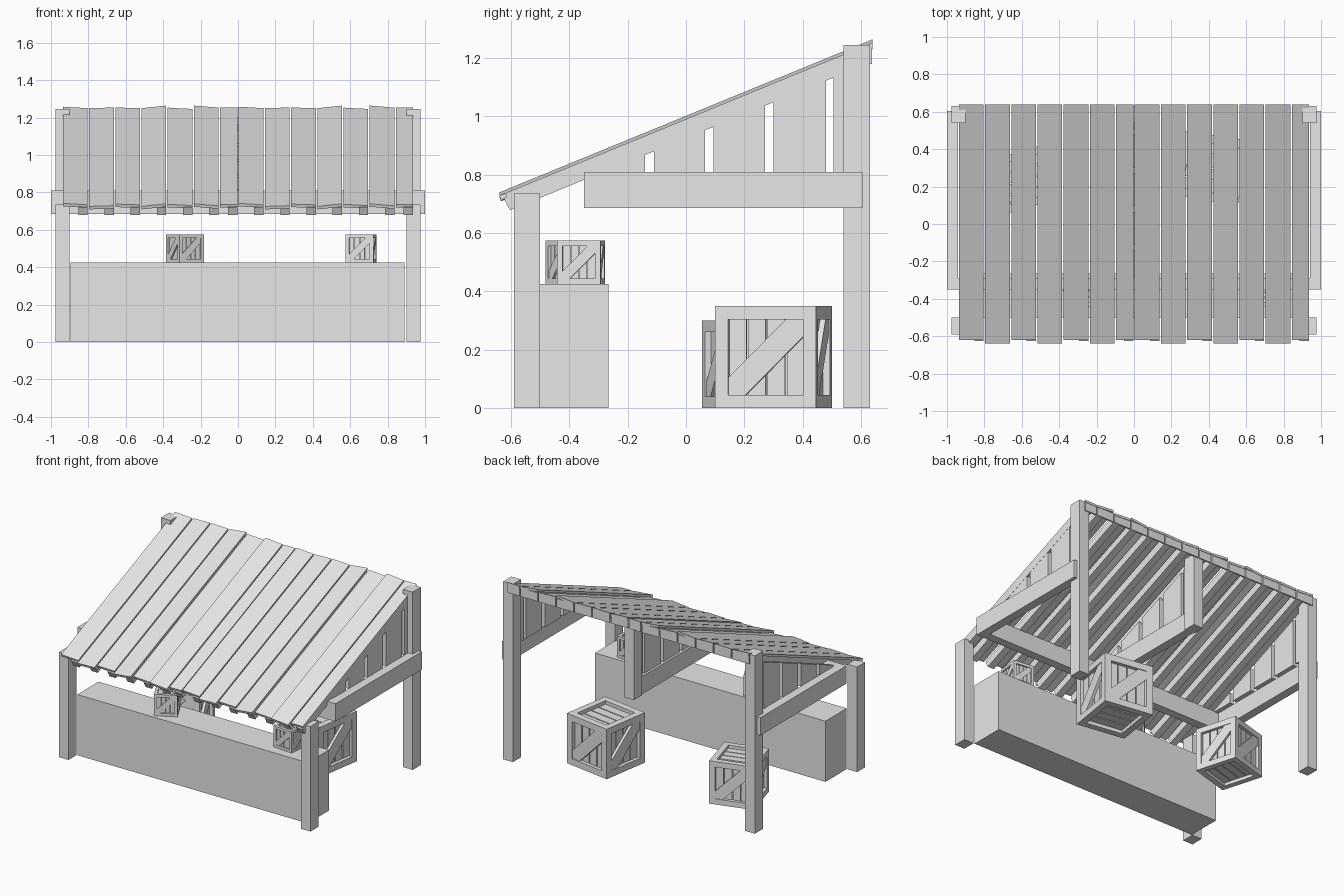
import bpy, bmesh, math
from mathutils import Matrix, Vector

if "Cube" in bpy.data.objects:
    bpy.data.objects.remove(bpy.data.objects["Cube"])

wood = bpy.data.materials.new("plain_grey_wood")
wood.use_nodes = True
GREY = (0.8, 0.8, 0.8, 1)
wood.diffuse_color = GREY
wood.node_tree.nodes["Principled BSDF"].inputs["Base Color"].default_value = GREY


def prism(bm, profile, x0, x1, mat=Matrix(), tilt=(0, 0)):
    """Extrude a (y, z) profile from x0 to x1; tilt lifts each end in z."""
    a, b = [[bm.verts.new(mat @ Vector((x, y, z + lift))) for y, z in profile]
            for x, lift in ((x0, tilt[0]), (x1, tilt[1]))]
    bm.faces.new(a)
    bm.faces.new(b[::-1])
    n = len(profile)
    for i in range(n):
        j = (i + 1) % n
        bm.faces.new((a[j], a[i], b[i], b[j]))


def box(bm, x, y, z, mat=Matrix()):
    prism(bm, [(y[0], z[0]), (y[1], z[0]), (y[1], z[1]), (y[0], z[1])], *x, mat)


def finish(bm, name, location=(0, 0, 0), turn=0, size=1):
    bmesh.ops.recalc_face_normals(bm, faces=bm.faces)
    mesh = bpy.data.meshes.new(name)
    bm.to_mesh(mesh)
    bm.free()
    mesh.materials.append(wood)
    obj = bpy.data.objects.new(name, mesh)
    obj.location = location
    obj.rotation_euler.z = math.radians(turn)
    obj.scale = (size,) * 3
    bpy.context.collection.objects.link(obj)


def single_box(name, x, y, z):
    bm = bmesh.new()
    box(bm, x, y, z)
    finish(bm, name)


def roof_z(y, below=0):
    return 1.25 - 0.41 * (0.64 - y) - below


# Corner posts and side beams
for side, s in (("left", 1), ("right", -1)):
    across = sorted((s * 0.90, s * 0.975))
    single_box(side + "_front_post", across, (-0.59, -0.50), (0, 0.735))
    single_box(side + "_back_post", across, (0.54, 0.63), (0, 1.245))
    single_box(side + "_beam", sorted((s * 0.94, s)), (-0.35, 0.605), (0.685, 0.81))

# Inner beams, short hanging post and counter
single_box("cross_beam", (-0.94, 0.94), (-0.35, -0.29), (0.685, 0.81))
single_box("middle_beam", (-0.03, 0.03), (-0.29, 0.56), (0.685, 0.81))
single_box("middle_back_post", (-0.037, 0.037), (0.54, 0.63), (0.685, 1.2))
single_box("counter", (-0.895, 0.89), (-0.50, -0.265), (0, 0.425))

# Plank walls above the beams, with gaps between the planks
planks = ((-0.295, -0.14), (-0.11, 0.065), (0.095, 0.27), (0.30, 0.48), (0.505, 0.56))
for name, x in (("left_wall", 0.92), ("middle_wall", 0), ("right_wall", -0.92)):
    bm = bmesh.new()
    for y0, y1 in planks:
        prism(bm, [(y0, 0.805), (y1, 0.805), (y1, roof_z(y1, 0.05)), (y0, roof_z(y0, 0.05))],
              x - 0.015, x + 0.015)
    finish(bm, name)

# Sloping roof: two runs of uneven planks, each with a rafter and a back end board
lifts = ((0.008, 0), (0, 0.004), (0.004, 0), (0, 0.014),
         (0.003, -0.004), (0.014, 0.003), (0.003, 0.003))
roof, rafters, ends = bmesh.new(), bmesh.new(), bmesh.new()
for start in (-0.94, 0):
    for i, lift in enumerate(lifts):
        x0 = start + 0.14 * i + 0.004
        x1 = min(x0 + 0.132, start + 0.936)
        front = -0.64 if i % 2 else -0.62
        prism(roof, [(front, roof_z(front)), (0.64, roof_z(0.64)),
                     (0.64, roof_z(0.64, 0.016)), (front + 0.006, roof_z(front, 0.016))],
              x0, x1, tilt=lift)
        prism(rafters, [(-0.625, roof_z(-0.625, 0.012)), (0.63, roof_z(0.63, 0.012)),
                        (0.63, roof_z(0.63, 0.062)), (-0.603, roof_z(-0.603, 0.062))],
              x1 - 0.05, x1)
        box(ends, (x0, x1), (0.628, 0.638), (1.18, 1.24))
finish(roof, "roof_planks")
finish(rafters, "roof_rafters")
finish(ends, "roof_end_boards")


def crate(name, location, size, turn):
    """Slatted crate: corner frame, recessed slats and one brace on each side."""
    bm = bmesh.new()
    o, i = 0.5, 0.37
    for a in (-1, 1):
        for b in (-1, 1):
            u, v = sorted((a * i, a * o)), sorted((b * i, b * o))
            box(bm, u, v, (-i, i))
            box(bm, u, (-i, i), v)
            box(bm, (-o, o), u, v)
    spins = [Matrix.Rotation(math.pi / 2 * k, 4, "Z") for k in range(4)]
    caps = [Matrix.Rotation(s * math.pi / 2, 4, "Y") for s in (-1, 1)]
    for mat in spins + caps:
        for k in range(4):
            y = -0.38 + 0.19 * k
            box(bm, (0.39, 0.43), (y + 0.01, y + 0.18), (-0.38, 0.38), mat)
    brace = [(-i, -i), (-0.2, -i), (i, 0.2), (i, i), (0.2, i), (-i, -0.2)]
    for mat in spins:
        prism(bm, brace, 0.425, 0.485, mat)
    x, y, z = location
    finish(bm, name, (x, y, z + size / 2), turn, size)


crate("large_floor_crate", (0.41, 0.30, 0), 0.35, -9)
crate("small_floor_crate", (-0.58, 0.24, 0), 0.30, 16)
crate("counter_crate_right", (-0.283, -0.38, 0.425), 0.15, 28)
crate("counter_crate_left", (0.657, -0.36, 0.425), 0.15, -6)
